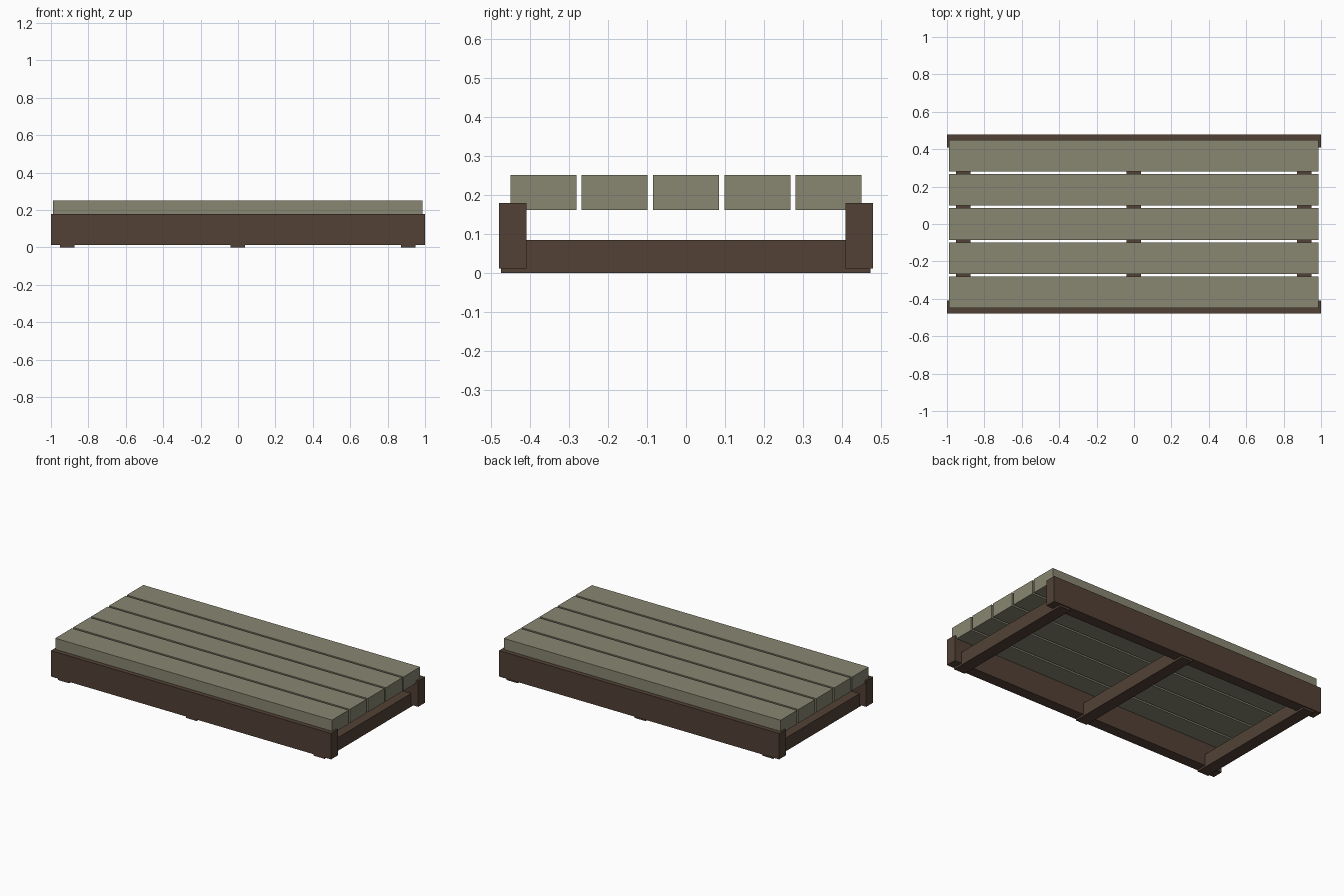
import bpy

if "Cube" in bpy.data.objects:
    bpy.data.objects.remove(bpy.data.objects["Cube"])


def material(name, rgb):
    m = bpy.data.materials.new(name)
    m.diffuse_color = (*rgb, 1)
    m.use_nodes = True
    m.node_tree.nodes["Principled BSDF"].inputs["Base Color"].default_value = m.diffuse_color
    return m


grey_wood = material("weathered_grey_wood", (0.246, 0.238, 0.165))
dark_wood = material("dark_brown_wood", (0.084, 0.053, 0.036))


def box(name, centre, size, mat):
    bpy.ops.mesh.primitive_cube_add(size=1, location=centre)
    o = bpy.context.object
    o.name = name
    o.scale = size
    bpy.ops.object.transform_apply(location=False, rotation=False, scale=True)
    o.data.materials.append(mat)
    return o


# Five deck planks
for i in range(5):
    box(f"deck_plank_{i + 1}", (-0.002, (i - 2) * 0.1825, 0.206),
        (1.976, 0.169, 0.089), grey_wood)

# Long side rails, front and back
for name, s in (("front_rail", -1), ("back_rail", 1)):
    box(name, (0, s * 0.444, 0.0955), (2.0, 0.07, 0.167), dark_wood)

# Cross beams under the deck, slightly lower than the rails
for name, x in (("left", -0.914), ("middle", -0.002), ("right", 0.911)):
    box(f"{name}_cross_beam", (x, -0.001, 0.0425), (0.078, 0.946, 0.085), dark_wood)
